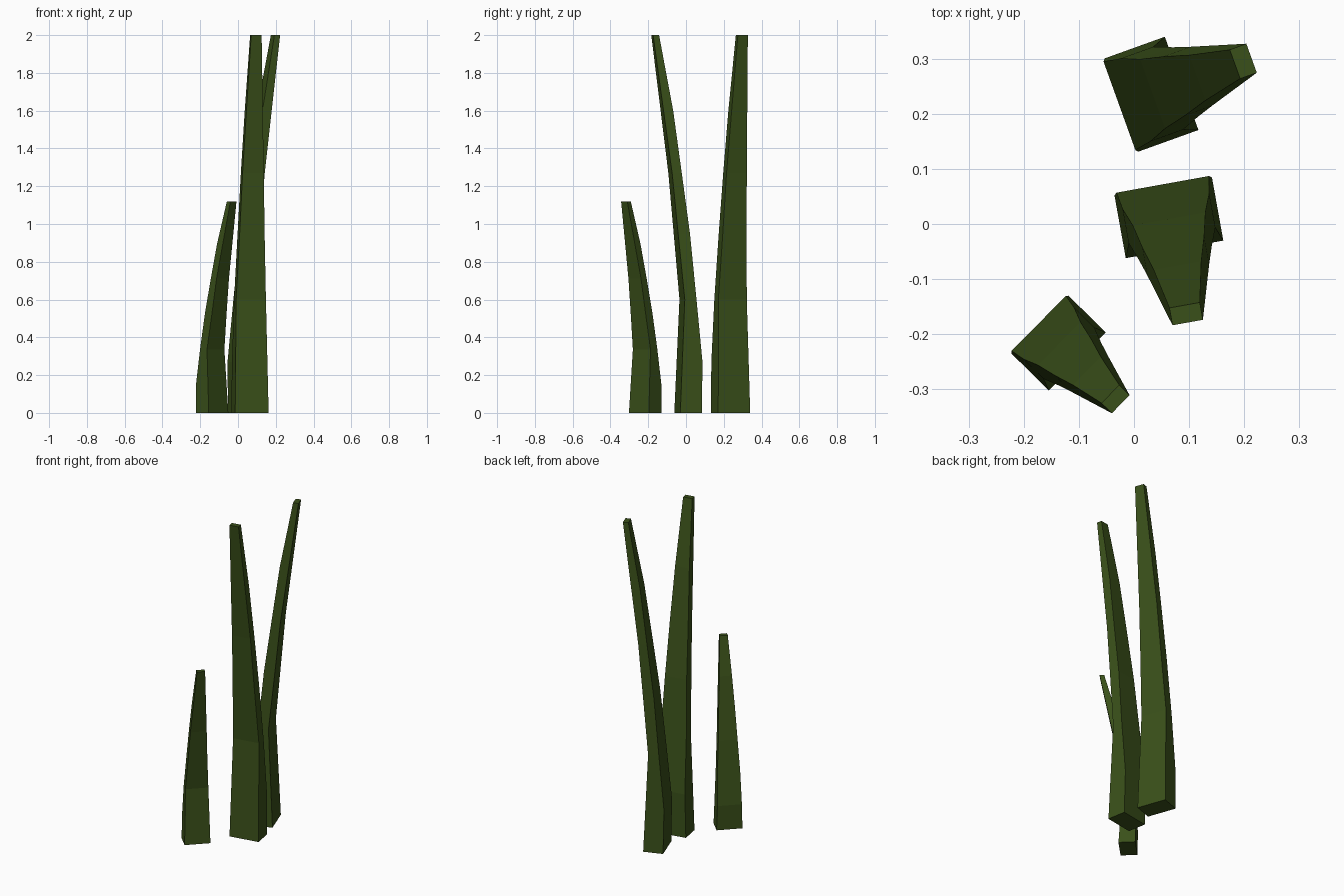
import bpy, bmesh, math
from mathutils import Matrix

if "Cube" in bpy.data.objects:
    bpy.data.objects.remove(bpy.data.objects["Cube"])

mat = bpy.data.materials.new("grass_green")
mat.diffuse_color = (0.042, 0.08, 0.01, 1)
mat.use_nodes = True
mat.node_tree.nodes["Principled BSDF"].inputs["Base Color"].default_value = mat.diffuse_color

# Blade profile: (height, lean offset); back and front chains kink at alternating heights
BACK = [(0, -.056), (.27, -.06), (.95, .004), (1.6, .09), (2, .163)]
FRONT = [(0, .06), (.6, .034), (1.27, .098), (2, .195)]
HALF_WIDTH = [(0, .09), (.6, .08), (.95, .067), (1.27, .057), (2, .028)]
LEVELS = [0, .27, .6, .95, 1.27, 1.6, 2]


def sample(chain, z):
    for (z0, a), (z1, b) in zip(chain, chain[1:]):
        if z <= z1:
            return a + (b - a) * (z - z0) / (z1 - z0)
    return chain[-1][1]


def blade(name, x, y, angle, width_scale, height_scale):
    bm = bmesh.new()
    rings = []
    for z in LEVELS:
        b, f, w = (sample(c, z) for c in (BACK, FRONT, HALF_WIDTH))
        rings.append([bm.verts.new(p) for p in
                      ((b, -w, z), (f, -w, z), (f, w, z), (b, w, z))])
    for lo, hi in zip(rings, rings[1:]):
        for i in range(4):
            j = (i + 1) % 4
            bm.faces.new((lo[i], lo[j], hi[j], hi[i]))
    bm.faces.new(rings[0][::-1])
    bm.faces.new(rings[-1])
    bm.transform(Matrix.Translation((x, y, 0))
                 @ Matrix.Rotation(math.radians(angle), 4, 'Z')
                 @ Matrix.Diagonal((width_scale, width_scale, height_scale, 1)))
    bmesh.ops.recalc_face_normals(bm, faces=bm.faces)
    mesh = bpy.data.meshes.new(name)
    bm.to_mesh(mesh)
    bm.free()
    mesh.materials.append(mat)
    bpy.context.collection.objects.link(bpy.data.objects.new(name, mesh))


# Three copies of the blade, each leaning its own way
blade("back_grass_blade", .03, .235, 19.8, 1, 1)
blade("middle_grass_blade", .063, .013, -79.8, 1, 1)
blade("short_grass_blade", -.138, -.215, -44.6, .82, .56)
